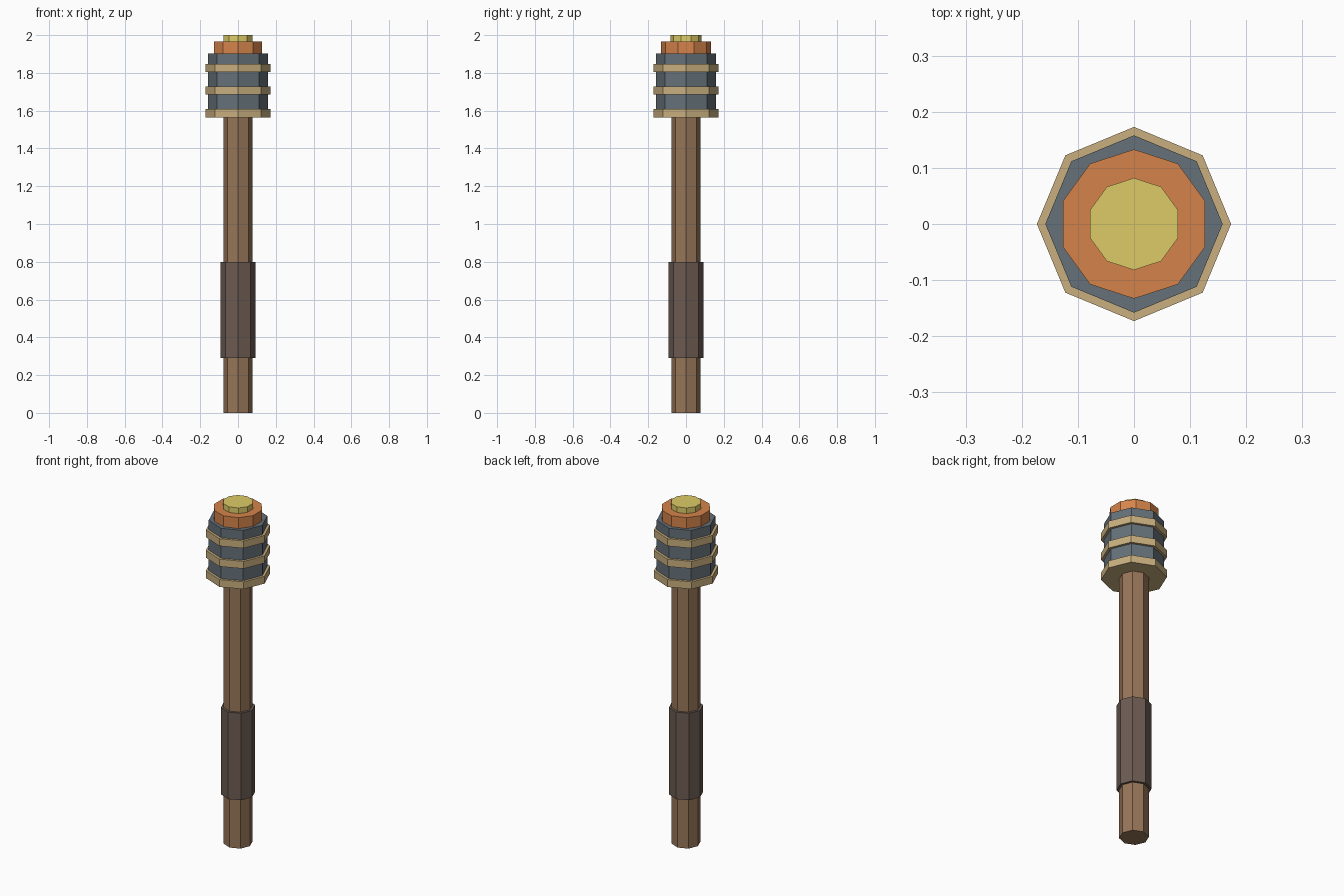
import bpy, bmesh, math
from mathutils import Matrix

if "Cube" in bpy.data.objects:
    bpy.data.objects.remove(bpy.data.objects["Cube"])


def material(name, rgb):
    m = bpy.data.materials.new(name)
    m.diffuse_color = (*rgb, 1)
    m.use_nodes = True
    m.node_tree.nodes["Principled BSDF"].inputs["Base Color"].default_value = m.diffuse_color
    return m


wood = material("wood", (0.31, 0.18, 0.10))
leather = material("leather", (0.15, 0.105, 0.085))
iron = material("iron", (0.13, 0.165, 0.19))
brass = material("brass", (0.58, 0.43, 0.21))
ember = material("ember", (0.66, 0.23, 0.07))
glow = material("glow", (0.73, 0.60, 0.14))


def prism(name, sides, radius, z0, z1, mat):
    """Flat-sided closed prism with one corner pointing along +y."""
    bm = bmesh.new()
    ring = [bm.verts.new((radius * math.sin(2 * math.pi * i / sides),
                          radius * math.cos(2 * math.pi * i / sides), z0))
            for i in range(sides)]
    base = bm.faces.new(ring)
    ext = bmesh.ops.extrude_face_region(bm, geom=[base], use_keep_orig=True)
    top = [v for v in ext["geom"] if isinstance(v, bmesh.types.BMVert)]
    bmesh.ops.translate(bm, verts=top, vec=(0, 0, z1 - z0))
    bmesh.ops.recalc_face_normals(bm, faces=bm.faces)
    mesh = bpy.data.meshes.new(name)
    bm.to_mesh(mesh)
    bm.free()
    mesh.materials.append(mat)
    obj = bpy.data.objects.new(name, mesh)
    bpy.context.collection.objects.link(obj)
    return obj


# Handle
prism("shaft", 8, 0.078, 0.0, 1.60, wood)
prism("grip_wrap", 8, 0.092, 0.29, 0.80, leather)

# Head with raised bands
prism("head", 8, 0.158, 1.58, 1.903, iron)
for i, z in enumerate((1.565, 1.685, 1.805)):
    prism(f"head_band_{i + 1}", 8, 0.173, z, z + 0.043, brass)

# Glowing top
prism("ember_ring", 10, 0.133, 1.89, 1.967, ember)
prism("ember_core", 10, 0.082, 1.95, 2.0, glow)
